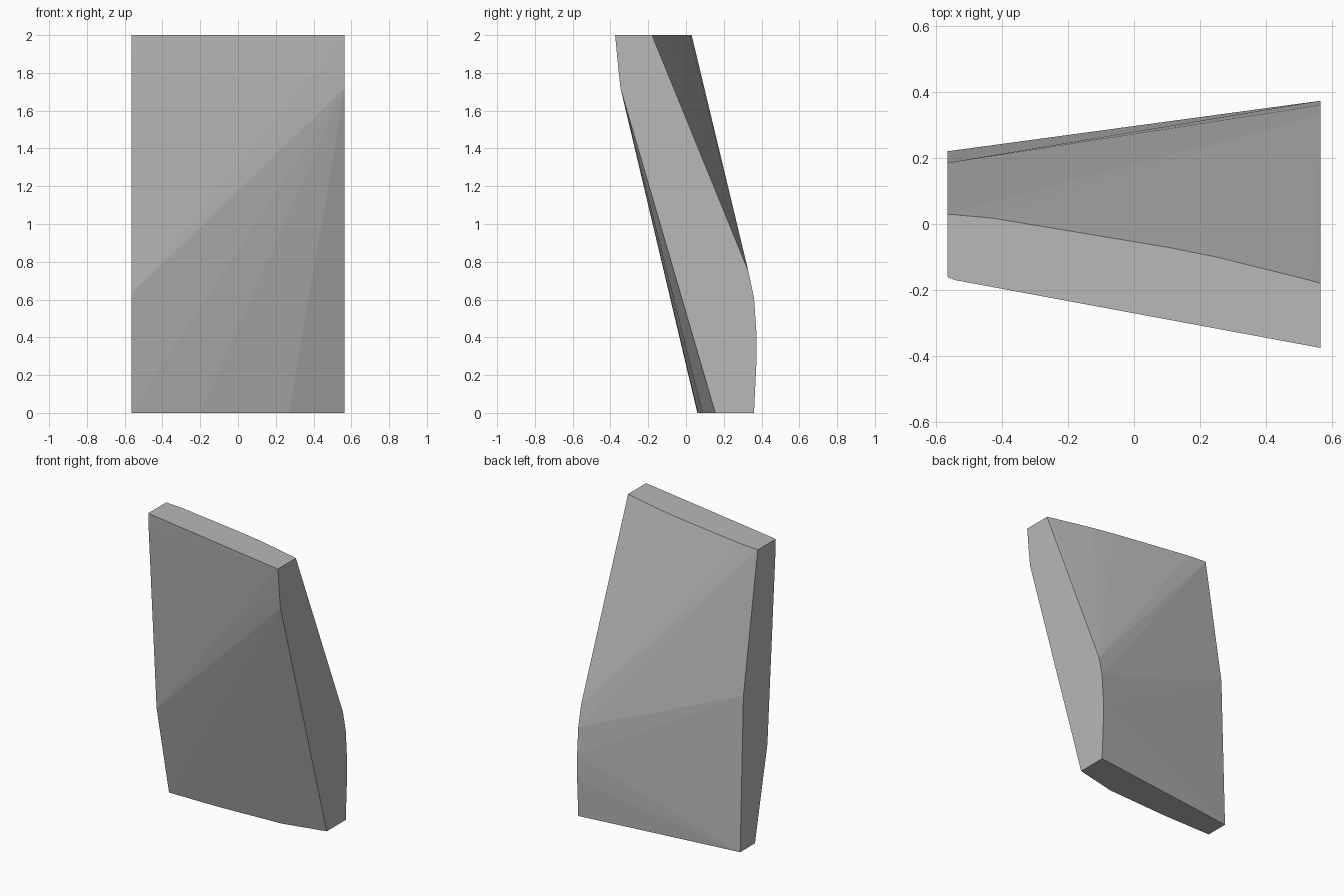
import bpy
import bmesh
import math

if "Cube" in bpy.data.objects:
    bpy.data.objects.remove(bpy.data.objects["Cube"])

W = 0.565  # half width

# Stone grey, used everywhere
grey = bpy.data.materials.new("stone_grey")
grey.diffuse_color = (0.48, 0.48, 0.48, 1)
grey.use_nodes = True
grey.node_tree.nodes["Principled BSDF"].inputs["Base Color"].default_value = grey.diffuse_color

# End outlines as (y, z)
left_end = [(-0.16, 2), (-0.16, 1.88), (-0.075, 0.63), (0.06, 0),
            (0.22, 0), (0.185, 1.06), (0.03, 2)]
right_end = [(-0.375, 2), (-0.36, 1.84), (-0.347, 1.72), (0.155, 0),
             (0.36, 0), (0.372, 0.25), (0.373, 0.42), (0.36, 0.61),
             (0.33, 0.75), (-0.18, 2)]

# Bowed rims of the top and bottom as (x, y)
top_rim = [(-0.54, -0.17), (-0.43, 0.018), (-0.32, 0.0), (0.1, -0.07),
           (0.25, -0.1), (0.54, -0.172)]
bottom_rim = [(0.27, 0.087), (-0.2, 0.063)]

points = [(-W, y, z) for y, z in left_end]
points += [(W, y, z) for y, z in right_end]
points += [(x, y, 2) for x, y in top_rim]
points += [(x, y, 0) for x, y in bottom_rim]

# Faceted leaning slab: convex skin around the outlines
bm = bmesh.new()
for p in points:
    bm.verts.new(p)
bmesh.ops.convex_hull(bm, input=bm.verts[:])
bmesh.ops.delete(bm, geom=[v for v in bm.verts if not v.link_faces], context='VERTS')
bmesh.ops.dissolve_limit(bm, angle_limit=math.radians(0.3),
                         verts=bm.verts[:], edges=bm.edges[:])
bmesh.ops.recalc_face_normals(bm, faces=bm.faces[:])

mesh = bpy.data.meshes.new("stone_slab")
bm.to_mesh(mesh)
bm.free()
mesh.materials.append(grey)
slab = bpy.data.objects.new("stone_slab", mesh)
bpy.context.collection.objects.link(slab)
